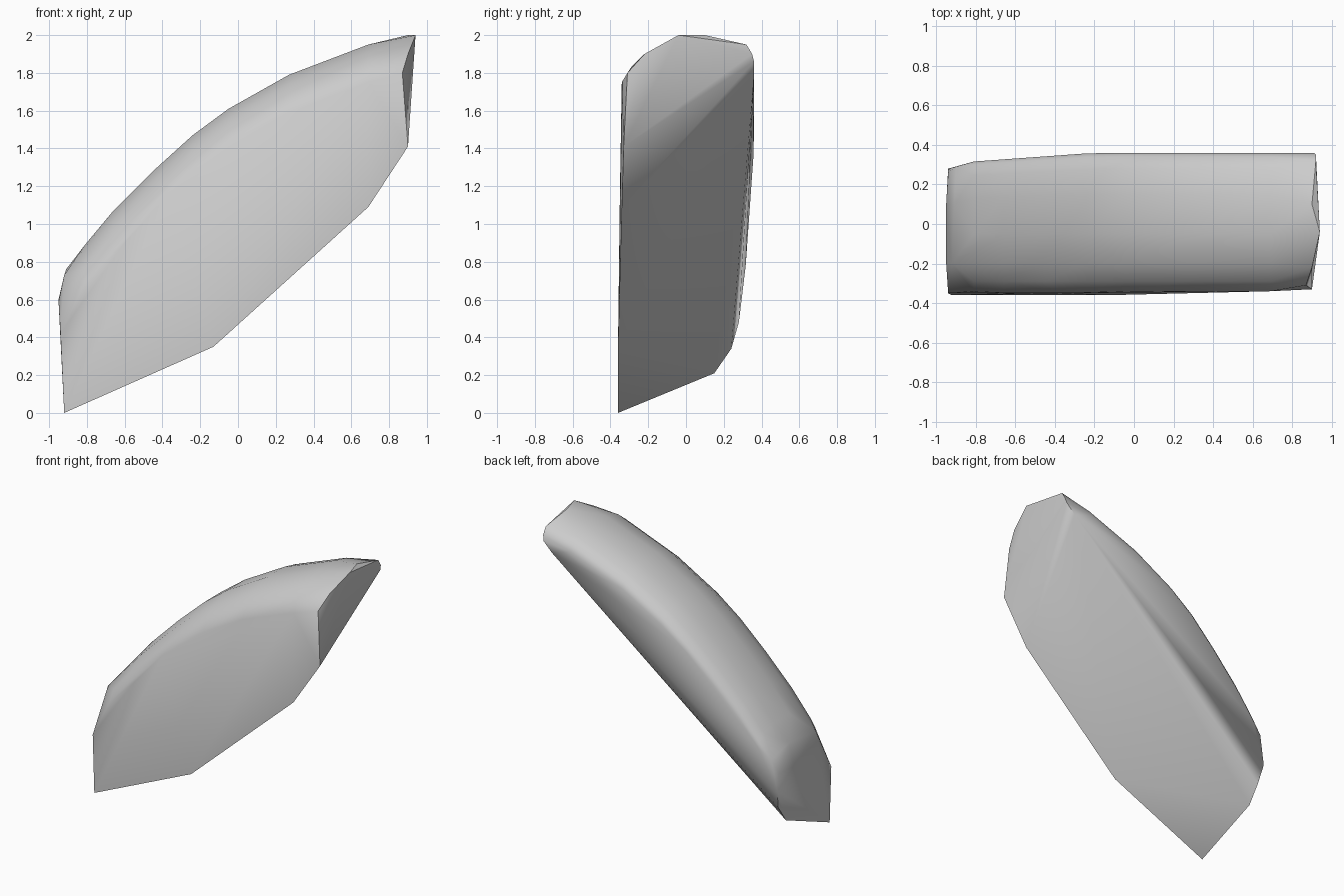
import bpy
import bmesh
from mathutils import Vector

cube = bpy.data.objects.get("Cube")
if cube:
    bpy.data.objects.remove(cube, do_unlink=True)

# one plain grey
grey = bpy.data.materials.new("stone_grey")
grey.use_nodes = True
colour = (0.6, 0.6, 0.6, 1)
grey.diffuse_color = colour
grey.node_tree.nodes["Principled BSDF"].inputs["Base Color"].default_value = colour

# arched ridge (x, z), swept with a rounded crown section (y, drop)
ridge = [(-0.81, 0.89), (-0.66, 1.07), (-0.45, 1.28), (-0.24, 1.47),
         (-0.05, 1.61), (0.27, 1.79), (0.69, 1.95)]
crown = [(-0.34, 0.2), (-0.29, 0.12), (-0.2, 0.05), (-0.05, 0),
         (0.15, 0), (0.28, 0.03), (0.34, 0.07), (0.36, 0.11)]
points = []
for x, z in ridge:
    narrow = min(1, 0.95 + 0.2 * (x + 0.45))
    for y, drop in crown:
        points.append((x, y * narrow if y > 0 else y, z - drop))

# low end
points += [(-0.92, -0.36, 0), (-0.94, -0.35, 0.42), (-0.95, -0.2, 0.59),
           (-0.95, 0.1, 0.6), (-0.94, 0.26, 0.6), (-0.94, 0.28, 0.48),
           (-0.92, 0.24, 0.34), (-0.92, 0.15, 0.21), (-0.92, -0.2, 0.73),
           (-0.91, 0.1, 0.76), (-0.9, 0.29, 0.7)]
# high end
points += [(0.9, -0.33, 1.41), (0.87, -0.31, 1.8), (0.9, -0.22, 1.9),
           (0.94, -0.04, 2), (0.9, 0.1, 2), (0.92, 0.32, 1.95),
           (0.92, 0.35, 1.9), (0.91, 0.36, 1.86)]
# underside and front rim
points += [(-0.13, -0.36, 0.35), (0.69, -0.34, 1.09), (0.84, 0.36, 1.79),
           (-0.6, -0.35, 0.9), (-0.37, -0.35, 1.16)]

# wrap the points in a convex shell
bm = bmesh.new()
for p in points:
    bm.verts.new(Vector(p))
hull = bmesh.ops.convex_hull(bm, input=bm.verts)
loose = {v for v in hull["geom_interior"] + hull["geom_unused"]
         if isinstance(v, bmesh.types.BMVert)}
bmesh.ops.delete(bm, geom=list(loose), context="VERTS")
bmesh.ops.recalc_face_normals(bm, faces=bm.faces)
mesh = bpy.data.meshes.new("stone_shard")
bm.to_mesh(mesh)
bm.free()
mesh.materials.append(grey)

shard = bpy.data.objects.new("stone_shard", mesh)
bpy.context.collection.objects.link(shard)
bpy.context.view_layer.objects.active = shard
shard.select_set(True)
bpy.ops.object.shade_smooth_by_angle(angle=0.7)
